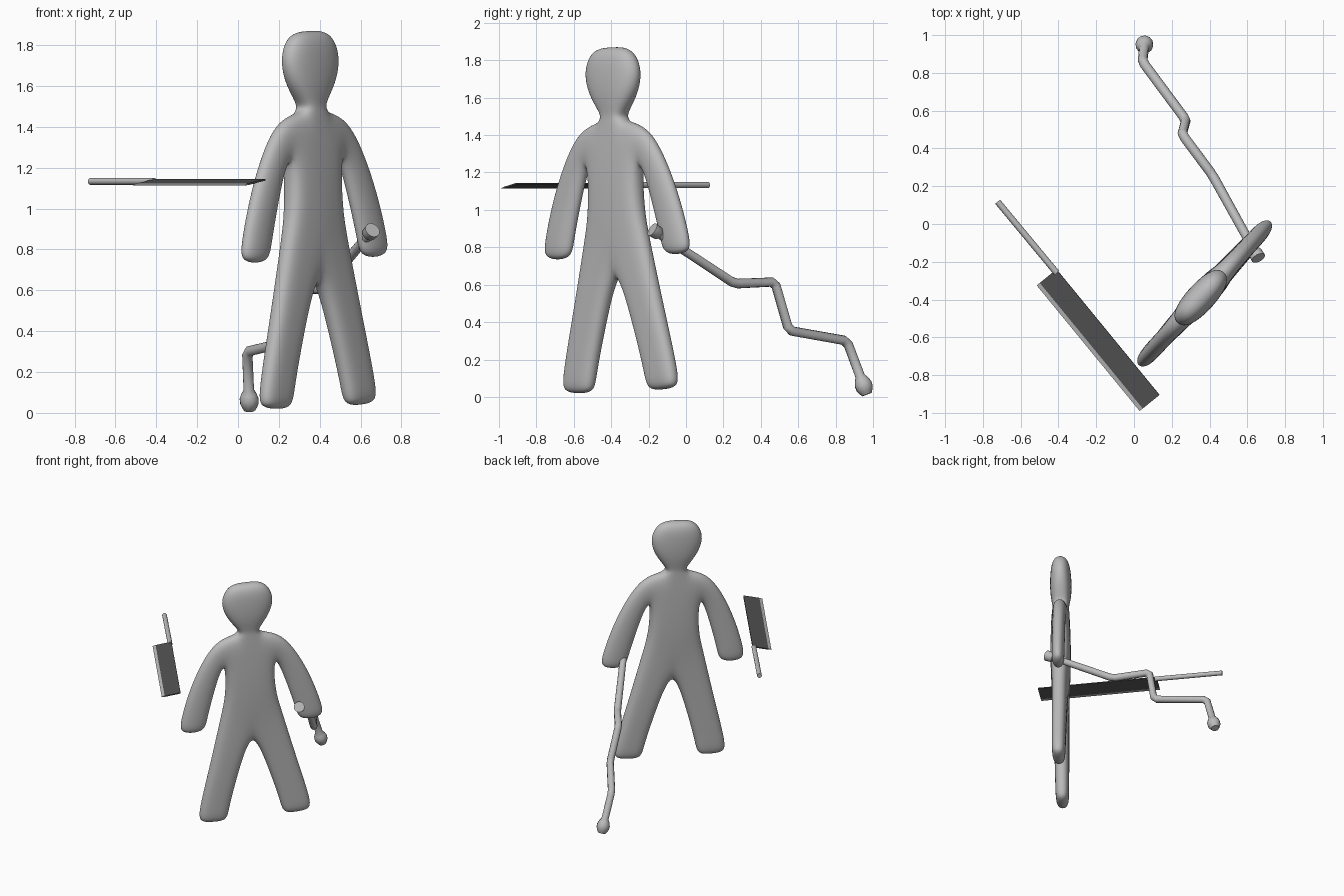
import bpy, bmesh, math
from mathutils import Vector, Matrix

if "Cube" in bpy.data.objects:
    bpy.data.objects.remove(bpy.data.objects["Cube"])


def material(name, v):
    m = bpy.data.materials.new(name)
    m.diffuse_color = (v, v, v, 1)
    m.use_nodes = True
    m.node_tree.nodes["Principled BSDF"].inputs["Base Color"].default_value = m.diffuse_color
    return m


GREY = material("grey", 0.5)
DARK = material("dark grey", 0.085)


def mesh_object(name, bm, mat):
    bmesh.ops.recalc_face_normals(bm, faces=bm.faces)
    me = bpy.data.meshes.new(name)
    bm.to_mesh(me)
    bm.free()
    ob = bpy.data.objects.new(name, me)
    bpy.context.collection.objects.link(ob)
    me.materials.append(mat)
    return ob


def select(ob):
    bpy.ops.object.select_all(action='DESELECT')
    ob.select_set(True)
    bpy.context.view_layer.objects.active = ob


def tube(name, pts, radii, mat, res=4):
    cu = bpy.data.curves.new(name, 'CURVE')
    cu.dimensions = '3D'
    cu.bevel_depth = 1.0
    cu.bevel_resolution = res
    cu.use_fill_caps = True
    sp = cu.splines.new('POLY')
    sp.points.add(len(pts) - 1)
    for p, co, r in zip(sp.points, pts, radii):
        p.co = (*co, 1)
        p.radius = r
    ob = bpy.data.objects.new(name, cu)
    bpy.context.collection.objects.link(ob)
    cu.materials.append(mat)
    select(ob)
    bpy.ops.object.convert(target='MESH')
    ob = bpy.context.object
    bpy.ops.object.shade_smooth_by_angle(angle=math.radians(40))
    return ob


# Body: half cage of (sideways, height, half depth), mirrored and subdivided
P = [(0, .69, .06), (.1, .80, .06), (.215, .88, .05),          # 0 hips
     (0, 1.0, .075), (.09, 1.0, .07), (.182, 1.0, .055),       # 3 waist
     (0, 1.27, .07), (.09, 1.27, .07), (.175, 1.29, .05),      # 6 chest
     (0, 1.465, .06), (.085, 1.47, .06), (.26, 1.445, .05),    # 9 shoulders
     (.245, 1.09, .05), (.435, 1.13, .05),                     # 12 elbow
     (.318, .83, .05), (.525, .84, .05),                       # 14 wrist
     (.335, .735, .045), (.535, .74, .045),                    # 16 hand
     (.09, .45, .05), (.2, .46, .055), (.315, .47, .05),       # 18 knee
     (.185, .12, .045), (.295, .12, .05), (.41, .12, .045),    # 21 ankle
     (.2, .02, .045), (.305, .02, .045), (.41, .03, .045),     # 24 foot
     (0, 1.505, .06), (.07, 1.505, .05),                       # 27 neck
     (0, 1.60, .085), (.16, 1.60, .06),                        # 29 jaw
     (0, 1.75, .085), (.21, 1.74, .06),                        # 31 brow
     (0, 1.87, .06), (.13, 1.87, .05)]                         # 33 crown
Q = [(0, 1, 4, 3), (1, 2, 5, 4), (3, 4, 7, 6), (4, 5, 8, 7),
     (6, 7, 10, 9), (7, 8, 11, 10),
     (8, 12, 13, 11), (12, 14, 15, 13), (14, 16, 17, 15),
     (0, 18, 19, 1), (1, 19, 20, 2), (18, 21, 22, 19), (19, 22, 23, 20),
     (21, 24, 25, 22), (22, 25, 26, 23),
     (9, 10, 28, 27), (27, 28, 30, 29), (29, 30, 32, 31), (31, 32, 34, 33)]
bm = bmesh.new()
front = [bm.verts.new((s, -d, z)) for s, z, d in P]
back = [bm.verts.new((s, d, z)) for s, z, d in P]
count = {}
for q in Q:
    bm.faces.new([front[i] for i in q])
    bm.faces.new([back[i] for i in reversed(q)])
    for a, b in zip(q, q[1:] + q[:1]):
        count.setdefault(frozenset((a, b)), []).append((a, b))
for uses in count.values():
    a, b = uses[0]
    if len(uses) == 1 and (P[a][0] > 0 or P[b][0] > 0):
        bm.faces.new([front[b], front[a], back[a], back[b]])
body = mesh_object("body", bm, GREY)
body.modifiers.new("mirror", 'MIRROR')
sub = body.modifiers.new("smooth", 'SUBSURF')
sub.levels = sub.render_levels = 3
body.matrix_world = (Matrix.Translation((.392, -.348, 0.005))
                     @ Matrix.Rotation(math.radians(47.5), 4, 'Z')
                     @ Matrix.Rotation(math.radians(-1.9), 4, 'Y'))
select(body)
bpy.ops.object.shade_smooth()

# Crooked staff with a flared top and a knob at the foot
corners = [Vector(c) for c in [(.65, -.165, .885), (.415, .26, .605), (.255, .475, .615),
                               (.275, .55, .355), (.045, .86, .30), (.055, .95, .06)]]
pts, radii = [], []
d0 = (corners[1] - corners[0]).normalized()
for t, r in [(-.02, .039), (.022, .036), (.035, .024)]:
    pts.append(corners[0] + d0 * t)
    radii.append(r)
for a, c, b in zip(corners, corners[1:], corners[2:]):
    for other in (a, b):
        pts.append(c + (other - c).normalized() * .022)
        radii.append(.026)
d1 = (corners[-1] - corners[-2]).normalized()
for t, r in [(-.055, .026), (-.035, .038), (-.01, .047), (.015, .046), (.035, .037), (.05, .028)]:
    pts.append(corners[-1] + d1 * t)
    radii.append(r)
tube("crooked_staff", pts, radii, GREY)

# Floating blade: dark flat with a pale cutting edge, slightly tilted
L = [Vector((-.515, -.325, 1.114)), Vector((.03, -.99, 1.114))]
H = [Vector((-.41, -.24, 1.141)), Vector((.135, -.905, 1.141))]
up = (L[1] - L[0]).cross(H[0] - L[0]).normalized()


def blade_strip(name, f0, f1, t0, t1, mat):
    bm = bmesh.new()
    rings = []
    for lo, hi in zip(L, H):
        rings.append([bm.verts.new(lo.lerp(hi, f) + up * t)
                      for f, t in [(f0, -t0), (f1, -t1), (f1, t1), (f0, t0)]])
    bm.faces.new(rings[0])
    bm.faces.new(rings[1])
    for i in range(4):
        j = (i + 1) % 4
        bm.faces.new([rings[0][i], rings[0][j], rings[1][j], rings[1][i]])
    mesh_object(name, bm, mat)


blade_strip("blade", .16, 1, .004, .004, DARK)
blade_strip("cutting_edge", 0, .16, .001, .004, GREY)

# Blade handle
tube("blade_handle", [(-.722, .118, 1.133), (-.41, -.258, 1.133)], [.017, .017], GREY)
